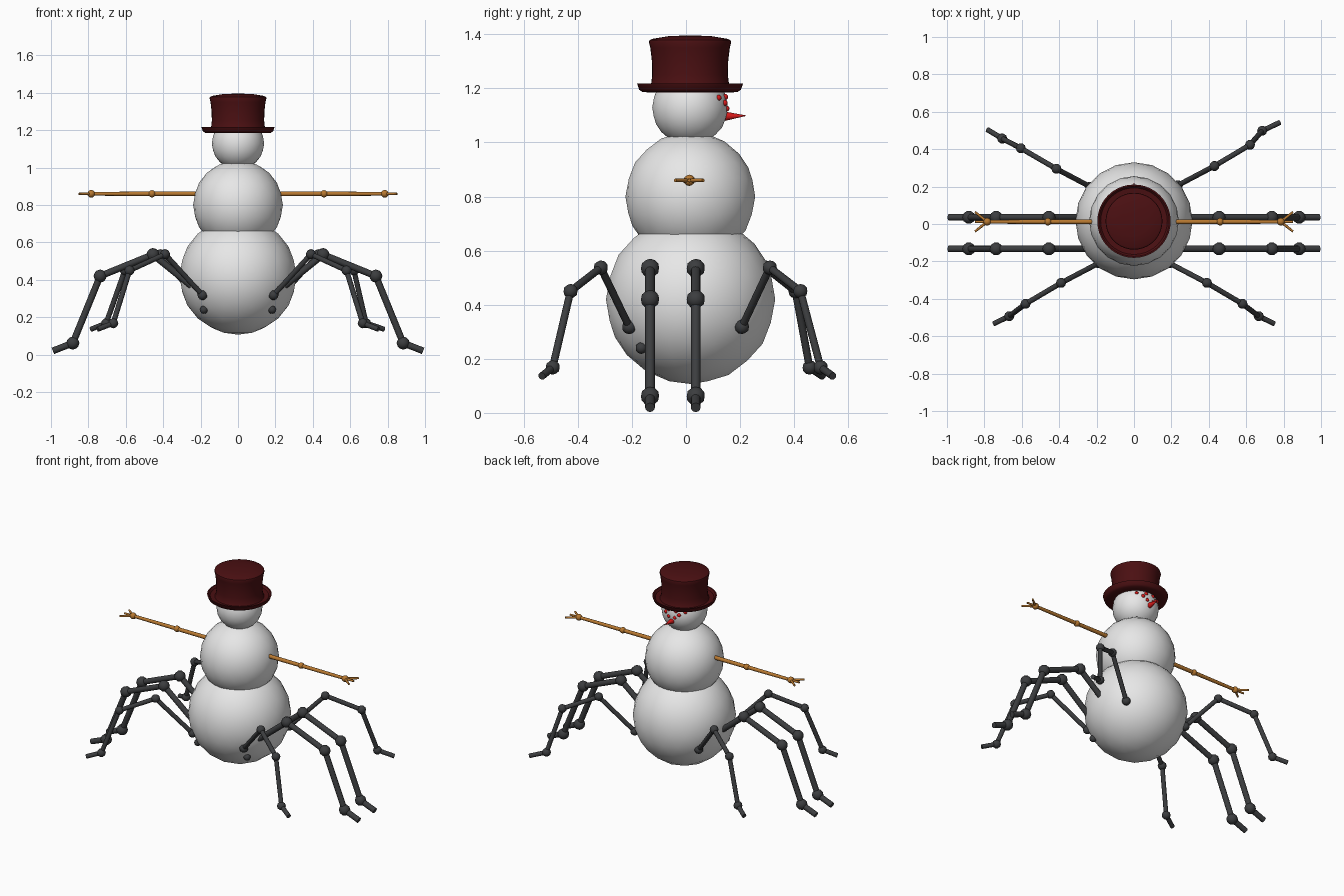
import bpy
import math
from mathutils import Vector

cube = bpy.data.objects.get("Cube")
if cube:
    bpy.data.objects.remove(cube, do_unlink=True)


def material(name, rgb):
    mat = bpy.data.materials.new(name)
    mat.use_nodes = True
    mat.diffuse_color = (*rgb, 1)
    mat.node_tree.nodes["Principled BSDF"].inputs["Base Color"].default_value = (*rgb, 1)
    return mat


snow = material("snow_white", (0.8, 0.8, 0.8))
felt = material("dark_red_felt", (0.07, 0.005, 0.006))
wood = material("twig_brown", (0.48, 0.19, 0.03))
charcoal = material("charcoal_grey", (0.045, 0.047, 0.05))
red = material("bright_red", (0.7, 0.01, 0.01))


def finish(name, mat, angle=180):
    obj = bpy.context.object
    obj.name = name
    obj.data.materials.append(mat)
    bpy.ops.object.shade_smooth_by_angle(angle=math.radians(angle))
    return obj


def ball(name, centre, radius, mat, detail=2):
    bpy.ops.mesh.primitive_ico_sphere_add(
        subdivisions=detail, radius=radius, location=centre, rotation=(0, 0, math.pi / 2))
    return finish(name, mat)


def rod(name, start, end, r1, r2, mat):
    start, end = Vector(start), Vector(end)
    axis = end - start
    bpy.ops.mesh.primitive_cone_add(vertices=12, radius1=r1, radius2=r2,
                                    depth=axis.length, location=(start + end) / 2)
    bpy.context.object.rotation_euler = axis.to_track_quat("Z", "Y").to_euler()
    return finish(name, mat, 40)


def lathe(name, profile, centre, mat, steps=40):
    verts, faces = [], []
    for r, z in profile:
        for i in range(steps):
            a = math.tau * i / steps
            verts.append((r * math.cos(a), r * math.sin(a), z))
    for j in range(len(profile) - 1):
        for i in range(steps):
            k = (i + 1) % steps
            faces.append((j * steps + i, j * steps + k,
                          (j + 1) * steps + k, (j + 1) * steps + i))
    faces.append(tuple(reversed(range(steps))))
    faces.append(tuple(range((len(profile) - 1) * steps, len(profile) * steps)))
    mesh = bpy.data.meshes.new(name)
    mesh.from_pydata(verts, [], faces)
    obj = bpy.data.objects.new(name, mesh)
    obj.location = centre
    bpy.context.collection.objects.link(obj)
    bpy.ops.object.select_all(action="DESELECT")
    obj.select_set(True)
    bpy.context.view_layer.objects.active = obj
    return finish(name, mat, 40)


# Three stacked snowballs
ball("body_bottom", (0, 0.017, 0.42), 0.313, snow, 3)
ball("body_middle", (0, 0.016, 0.80), 0.24, snow, 3)
ball("head", (0, 0.015, 1.13), 0.14, snow, 3)

# Top hat with an upturned brim and a waisted crown
hat = [(0.13, 1.185), (0.175, 1.186), (0.188, 1.195), (0.196, 1.218), (0.188, 1.218),
       (0.178, 1.206), (0.15, 1.203), (0.144, 1.215), (0.14, 1.25), (0.141, 1.3),
       (0.147, 1.35), (0.152, 1.37), (0.15, 1.378), (0.14, 1.383), (0.08, 1.393), (0.01, 1.396)]
lathe("top_hat", hat, (0, 0.015, 0), felt)

# Carrot nose and a cluster of eyes
rod("nose", (0, 0.14, 1.097), (0, 0.222, 1.099), 0.018, 0.001, red)
head_y = 0.015
for number, (x, z, r) in enumerate([(0.022, 1.125, 0.011), (0.048, 1.146, 0.012),
                                    (0.08, 1.165, 0.011), (0.026, 1.168, 0.012)]):
    depth = math.sqrt(0.137 ** 2 - x ** 2 - (z - 1.13) ** 2)
    for side, label in ((1, "left"), (-1, "right")):
        ball(f"eye_{label}_{number}", (side * x, head_y + depth, z), r, red)

# Twig arms with three fingers
for side, label in ((1, "left"), (-1, "right")):
    y, z = 0.012, 0.86
    elbow, wrist = (side * 0.46, y, z), (side * 0.785, y, z)
    rod(f"upper_arm_{label}", (side * 0.19, y, z), elbow, 0.013, 0.012, wood)
    rod(f"forearm_{label}", elbow, wrist, 0.012, 0.01, wood)
    ball(f"elbow_{label}", elbow, 0.02, wood)
    ball(f"wrist_{label}", wrist, 0.021, wood)
    for n, dy in enumerate((-0.052, 0, 0.052)):
        rod(f"finger_{label}_{n}", wrist, (side * 0.85, y + dy, z), 0.008, 0.006, wood)


# Jointed spider legs: hip, knee, shin joint, ankle and toe
def leg(name, points, joint_radius, rod_radius):
    parts = ("thigh", "shin", "lower_shin", "foot")
    for i, part in enumerate(parts):
        rod(f"{name}_{part}", points[i], points[i + 1], rod_radius, rod_radius, charcoal)
        ball(f"{name}_joint_{i}", points[i], joint_radius, charcoal)


for side, label in ((1, "left"), (-1, "right")):
    for y, place in ((-0.133, "front"), (0.036, "back")):
        path = [(0.19, 0.32), (0.455, 0.535), (0.737, 0.42), (0.883, 0.062), (0.99, 0.02)]
        leg(f"side_leg_{place}_{label}", [(side * x, y, z) for x, z in path], 0.035, 0.018)
    front = [(0.19, -0.21, 0.318), (0.39, -0.315, 0.537), (0.58, -0.427, 0.45),
             (0.667, -0.493, 0.168), (0.75, -0.533, 0.136)]
    leg(f"front_leg_{label}", [(side * x, y, z) for x, y, z in front], 0.027, 0.014)
    ball(f"front_stub_{label}", (side * 0.183, -0.165, 0.24), 0.022, charcoal)

leg("back_leg_left", [(0.235, 0.207, 0.318), (0.43, 0.31, 0.537), (0.62, 0.423, 0.45),
                      (0.685, 0.498, 0.168), (0.78, 0.543, 0.136)], 0.027, 0.014)
leg("back_leg_right", [(-0.235, 0.2, 0.318), (-0.415, 0.295, 0.537), (-0.605, 0.405, 0.45),
                       (-0.705, 0.457, 0.168), (-0.785, 0.505, 0.136)], 0.027, 0.014)
